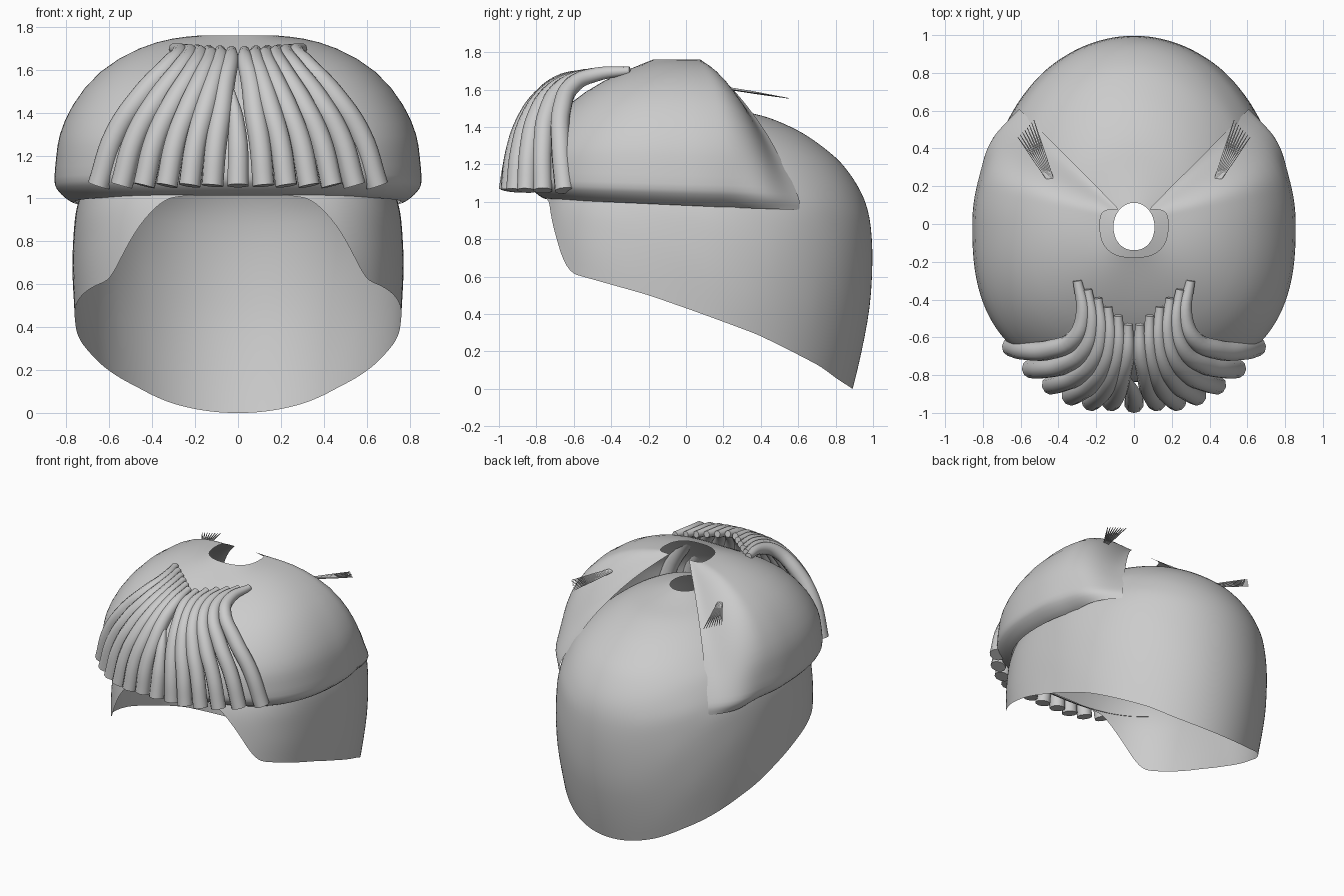
import bpy, bmesh, math
from mathutils import Vector

if "Cube" in bpy.data.objects:
    bpy.data.objects.remove(bpy.data.objects["Cube"])


def lerp(a, b, t):
    return a + (b - a) * t


def table(points, u):
    """Piecewise-linear lookup in ascending (key, value) pairs."""
    if u <= points[0][0]:
        return points[0][1]
    for (a, va), (b, vb) in zip(points, points[1:]):
        if u <= b:
            return lerp(va, vb, (u - a) / (b - a))
    return points[-1][1]


def outline(t, w, d_back, d_front, n_front):
    """Plan outline, t = 0 at the back, superellipse at the front."""
    s, c = math.sin(t), math.cos(t)
    n = 2 if c > 0 else n_front
    k = (abs(s) ** n + abs(c) ** n) ** (-1 / n)
    return w * s * k, (d_back if c > 0 else d_front) * c * k


def grid_object(name, columns, closed):
    bm = bmesh.new()
    cols = [[bm.verts.new(p) for p in col] for col in columns]
    for i in range(len(cols) - (0 if closed else 1)):
        a, b = cols[i], cols[(i + 1) % len(cols)]
        for j in range(len(a) - 1):
            bm.faces.new((a[j], a[j + 1], b[j + 1], b[j])).smooth = True
    bmesh.ops.recalc_face_normals(bm, faces=bm.faces)
    me = bpy.data.meshes.new(name)
    bm.to_mesh(me)
    bm.free()
    ob = bpy.data.objects.new(name, me)
    bpy.context.collection.objects.link(ob)
    m = ob.modifiers.new("smooth", 'SUBSURF')
    m.levels = m.render_levels = 1
    return ob


def tubes(name, strands, depth):
    """Tapered tubes through points (position, radius factor)."""
    cu = bpy.data.curves.new(name, 'CURVE')
    cu.dimensions = '3D'
    cu.bevel_depth = depth
    cu.bevel_resolution = 3
    cu.resolution_u = 6
    cu.use_fill_caps = True
    for strand in strands:
        sp = cu.splines.new('BEZIER')
        sp.bezier_points.add(len(strand) - 1)
        for bp, (co, r) in zip(sp.bezier_points, strand):
            bp.co = co
            bp.radius = r
            bp.handle_left_type = bp.handle_right_type = 'AUTO'
    ob = bpy.data.objects.new(name, cu)
    bpy.context.collection.objects.link(ob)
    bpy.ops.object.select_all(action='DESELECT')
    ob.select_set(True)
    bpy.context.view_layer.objects.active = ob
    bpy.ops.object.convert(target='MESH')
    bpy.ops.object.shade_smooth_by_angle(angle=math.radians(50))


# Inner shell: back and side hair with a slanted hem and a face opening
inner = [(.14, 1.53), (.3, 1.49), (.42, 1.46), (.52, 1.42), (.64, 1.36), (.75, 1.28),
         (.84, 1.2), (.91, 1.1), (.96, 1.0), (.985, .9), (1, .7), (.985, .45), (.94, .2), (.89, 0)]
hem = [(-.79, 1.02), (-.762, 1.0), (-.67, .72), (-.627, .62), (-.2, .5), (.06, .41),
       (.4, .29), (.78, .12), (.9, .05), (1.0, 0)]
z_to_index = sorted((z, i) for i, (s, z) in enumerate(inner))
s_of = [(i, p[0]) for i, p in enumerate(inner)]
z_of = [(i, p[1]) for i, p in enumerate(inner)]
columns = []
N = 120
for i in range(N):
    t = 2 * math.pi * i / N
    x, y = outline(t, .775, .902, .89, 3)
    end = table(z_to_index, table(hem, y + .1))
    col = []
    for j in range(21):
        u = end * j / 20
        s = table(s_of, u)
        x, y = outline(t, .775, .902, .89, 2 + min(1, s * 1.1))
        shift = lerp(-.1, .1, min(1, (s - .14) / .3))
        col.append((x * s, (y + shift) * s, table(z_of, u)))
    columns.append(col)
grid_object("inner_shell", columns, True)

# Outer cap: flared dome with a wedge left open at the back
full = [(.21, 1.76), (.35, 1.75), (.53, 1.71), (.76, 1.6), (.91, 1.43), (.975, 1.29),
        (.985, 1.2), (1.0, 1.08), (.99, 1.045), (.93, .995), (.89, .98)]
edge = [(.13, 1.76), (.27, 1.69), (.43, 1.6), (.59, 1.48), (.73, 1.36), (.825, 1.25),
        (.905, 1.16), (.965, 1.08), (1.0, 1.03), (1.0, 1.0), (1.0, .98)]
columns = []
M = 90
for i in range(M + 1):
    deg = 45 + 270 * i / M
    t = math.radians(deg)
    x, y = outline(t, .86, .86, .84, 2.6)
    b = min(1, (min(deg, 360 - deg) - 45) / 30)
    b = b * b * (3 - 2 * b)
    bulge = 1 + .03 * math.sin(math.pi * b)
    front = max(0, -math.cos(t)) ** 2
    col = []
    for j, ((s0, z0), (s1, z1)) in enumerate(zip(edge, full)):
        v = j / (len(full) - 1)
        s = lerp(s0, s1, b) * bulge
        z = lerp(z0, z1, b) - .04 * y * v - .085 * front * max(0, math.sin(math.pi * v * 1.6))
        col.append((x * s, y * s, z))
    columns.append(col)
grid_object("outer_cap", columns, False)

# Fringe: strands blended between the innermost and outermost path
near = [(.03, -.53, 1.69), (.035, -.68, 1.64), (.06, -.79, 1.54), (.08, -.87, 1.4),
        (.105, -.92, 1.24), (.12, -.94, 1.06)]
far = [(.3, -.3, 1.70), (.27, -.48, 1.68), (.31, -.6, 1.63), (.44, -.665, 1.49),
       (.57, -.67, 1.3), (.65, -.65, 1.06)]
radii = [.45, .75, .9, 1, 1, 1]
strands = []
for side in (1, -1):
    for i in range(6):
        f = i / 5
        strand = []
        for k in range(6):
            p = Vector(near[k]).lerp(Vector(far[k]), f)
            p.y -= .09 * 4 * f * (1 - f) * k / 5
            p.x *= side
            strand.append((p, radii[k]))
        strands.append(strand)
strands.append([((-.03, -.82, 1.5), .3), ((-.01, -.88, 1.38), .7),
                ((0, -.92, 1.24), .95), ((0, -.95, 1.06), 1)])
tubes("fringe", strands, .052)

# Small fans of stray bristles on both sides of the crown
bristles = []
for side in (1, -1):
    for i in range(8):
        f = i / 7
        a = Vector((lerp(.425, .46, f), lerp(.22, .24, f), 1.605))
        b = Vector((lerp(.53, .615, f), lerp(.55, .46, f), lerp(1.553, 1.57, f)))
        a.x *= side
        b.x *= side
        bristles.append([(a, 1), (a.lerp(b, .5), .9), (b, .3)])
tubes("side_bristles", bristles, .006)
